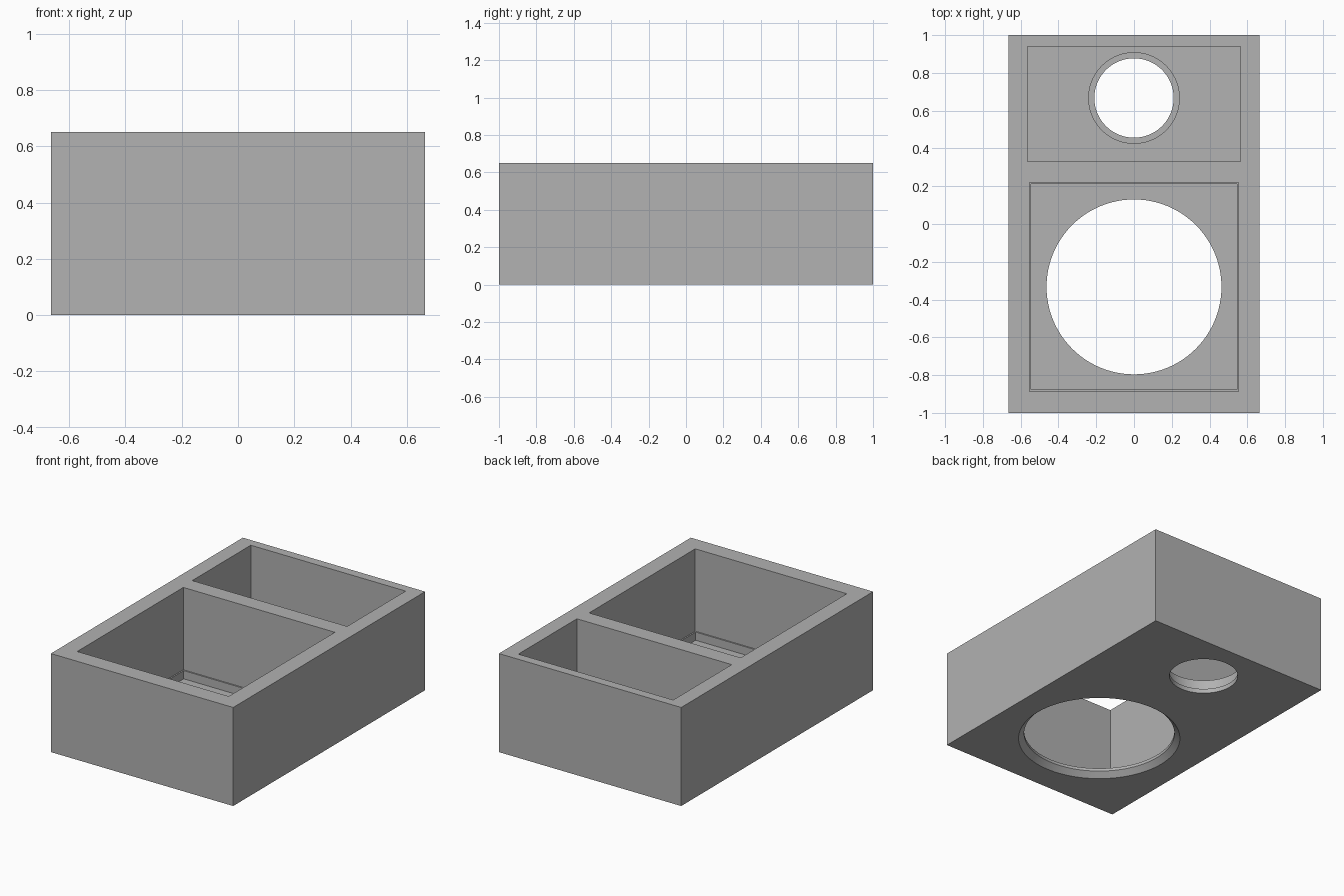
import bpy
import bmesh
from math import radians
from mathutils import Matrix, Vector

cube = bpy.data.objects.get("Cube")
if cube:
    bpy.data.objects.remove(cube, do_unlink=True)

grey = bpy.data.materials.new("plain_grey")
grey.use_nodes = True
colour = (0.445, 0.445, 0.445, 1)
grey.diffuse_color = colour
grey.node_tree.nodes["Principled BSDF"].inputs["Base Color"].default_value = colour


def add_object(name, bm):
    bmesh.ops.recalc_face_normals(bm, faces=bm.faces)
    mesh = bpy.data.meshes.new(name)
    bm.to_mesh(mesh)
    bm.free()
    mesh.materials.append(grey)
    obj = bpy.data.objects.new(name, mesh)
    bpy.context.scene.collection.objects.link(obj)
    return obj


def block(name, half_width, y0, y1, z0, z1):
    """Box centred on x, between two y and two z positions."""
    bm = bmesh.new()
    bmesh.ops.create_cube(bm, size=1)
    bmesh.ops.scale(bm, vec=(2 * half_width, y1 - y0, z1 - z0), verts=bm.verts)
    bmesh.ops.translate(bm, vec=(0, (y0 + y1) / 2, (z0 + z1) / 2), verts=bm.verts)
    return add_object(name, bm)


def turned(name, y, profile, sides=96):
    """Solid of revolution about a vertical axis, from (radius, z) pairs."""
    bm = bmesh.new()
    points = [(0, profile[0][1])] + profile + [(0, profile[-1][1])]
    verts = [bm.verts.new((r, 0, z)) for r, z in points]
    edges = [bm.edges.new(pair) for pair in zip(verts, verts[1:])]
    bmesh.ops.spin(bm, geom=verts + edges, cent=Vector(), axis=(0, 0, 1),
                   angle=radians(360), steps=sides)
    bmesh.ops.remove_doubles(bm, verts=bm.verts, dist=0.0001)
    bmesh.ops.transform(bm, matrix=Matrix.Translation((0, y, 0)), verts=bm.verts)
    return add_object(name, bm)


# Outer case, open at the top
case = block("case", 0.665, -1, 1, 0, 0.65)

FLOOR = 0.107
cutters = [
    # Rear compartment and its stepped round opening
    block("rear_pocket_cutter", 0.565, 0.33, 0.94, FLOOR, 0.8),
    turned("rear_hole_cutter", 0.667,
           [(0.21, -0.1), (0.21, 0.03), (0.24, 0.03), (0.24, 0.2)]),
    # Front compartment, its slightly narrower sunken seat, and chamfered opening
    block("front_pocket_cutter", 0.553, -0.886, 0.22, FLOOR, 0.8),
    block("front_seat_cutter", 0.544, -0.877, 0.211, 0.053, 0.2),
    turned("front_hole_cutter", -0.333,
           [(0.517, -0.02), (0.463, 0.034), (0.463, 0.2)]),
]

for cutter in cutters:
    cutter.hide_render = True
    cut = case.modifiers.new(cutter.name, "BOOLEAN")
    cut.operation = "DIFFERENCE"
    cut.solver = "EXACT"
    cut.object = cutter

# Bake the cuts, then discard the cutters
bpy.context.view_layer.update()
evaluated = case.evaluated_get(bpy.context.evaluated_depsgraph_get())
result = bpy.data.meshes.new_from_object(evaluated)
case.modifiers.clear()
case.data = result
for cutter in cutters:
    bpy.data.objects.remove(cutter, do_unlink=True)

# Smooth round walls, sharp corners
bpy.ops.object.select_all(action="DESELECT")
case.select_set(True)
bpy.context.view_layer.objects.active = case
bpy.ops.object.shade_smooth_by_angle(angle=radians(30))
